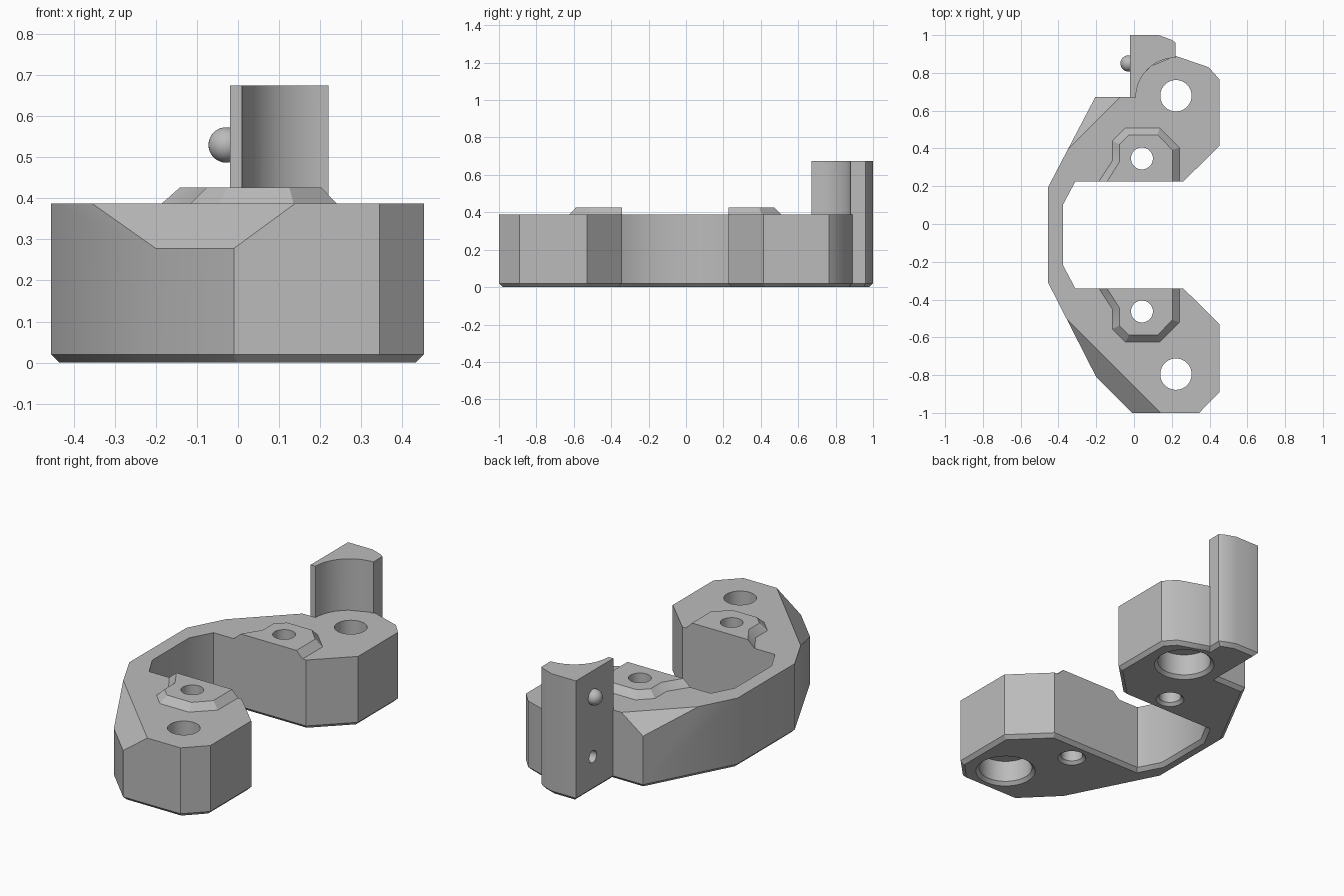
import bpy, bmesh, math
from mathutils import Vector, Matrix

cube = bpy.data.objects.get("Cube")
if cube:
    bpy.data.objects.remove(cube, do_unlink=True)

TOP = 0.388          # height of the main deck
CHAMFER = 0.02       # bottom edge chamfer
AXIS = -0.058        # y of the symmetry line between both arms

grey = bpy.data.materials.new("plain grey")
grey.use_nodes = True
grey.diffuse_color = (0.5, 0.5, 0.5, 1)
grey.node_tree.nodes["Principled BSDF"].inputs["Base Color"].default_value = (0.5, 0.5, 0.5, 1)


def flip(points):
    return [(x, 2 * AXIS - y) for x, y in points]


def make_object(name, bm):
    bmesh.ops.recalc_face_normals(bm, faces=bm.faces)
    mesh = bpy.data.meshes.new(name)
    bm.to_mesh(mesh)
    bm.free()
    mesh.materials.append(grey)
    obj = bpy.data.objects.new(name, mesh)
    bpy.context.collection.objects.link(obj)
    return obj


def loft(loops):
    """Closed solid through a stack of (outline, z) loops."""
    bm = bmesh.new()
    rings = [[bm.verts.new((x, y, z)) for x, y in pts] for pts, z in loops]
    for a, b in zip(rings, rings[1:]):
        for i in range(len(a)):
            j = (i + 1) % len(a)
            bm.faces.new((a[i], a[j], b[j], b[i]))
    bm.faces.new(rings[0][::-1])
    bm.faces.new(rings[-1])
    bmesh.ops.recalc_face_normals(bm, faces=bm.faces)
    return bm


def chamfered_prism(outline, top):
    bm = loft([(outline, CHAMFER), (outline, top)])
    base = min(bm.faces, key=lambda f: f.calc_center_median().z)
    bmesh.ops.inset_region(bm, faces=[base], thickness=CHAMFER, use_even_offset=True)
    for v in base.verts:
        v.co.z = 0
    return bm


def circle(cx, cy, r, n=40):
    return [(cx + r * math.cos(2 * math.pi * i / n),
             cy + r * math.sin(2 * math.pi * i / n)) for i in range(n)]


def combine(target, other, operation):
    other.hide_render = True
    mod = target.modifiers.new(operation.lower(), "BOOLEAN")
    mod.operation = operation
    mod.solver = "EXACT"
    mod.object = other
    bpy.context.view_layer.objects.active = target
    bpy.ops.object.modifier_apply(modifier=mod.name)
    bpy.data.objects.remove(other, do_unlink=True)


# C-shaped body with chamfered base
front_arm = [(-0.455, -0.31), (-0.2, -0.81), (-0.01, -1), (0.345, -1), (0.453, -0.89),
             (0.453, -0.53), (0.262, -0.342), (-0.31, -0.342), (-0.375, -0.22)]
back_inner = flip(front_arm[5:])[::-1]
back_outer = [(0.453, 0.765), (0.395, 0.83), (0.22, 0.89), (0, 0.8), (0, 0.672),
              (-0.205, 0.672), (-0.455, 0.195)]
bm = chamfered_prism(front_arm + back_inner + back_outer, TOP)

# Sloped cuts on the two outer corners
for side in (-1, 1):
    normal = Vector((-0.11, side * 0.11, 0.15)).normalized()
    point = Vector((-0.36, AXIS + side * 0.442, TOP))
    cut = bmesh.ops.bisect_plane(bm, geom=bm.verts[:] + bm.edges[:] + bm.faces[:],
                                 plane_co=point, plane_no=normal, clear_outer=True)
    edges = [e for e in cut["geom_cut"] if isinstance(e, bmesh.types.BMEdge)]
    bmesh.ops.edgeloop_fill(bm, edges=edges)
body = make_object("bracket_body", bm)

# Upright post with a concave inner side
post_back = [(0.22, 0.96), (0.2, 0.975), (0.13, 1), (-0.02, 1)]
foot = post_back + [(-0.02, 0.6), (0.1, 0.67), (0.22, 0.8)]
combine(body, make_object("post_foot", chamfered_prism(foot, 0.36)), "UNION")
arc = [(0.22 - 0.21 * math.cos(a), 0.67 + 0.21 * math.sin(a))
       for a in (math.pi / 2 * i / 14 for i in range(15))]
post = post_back + [(-0.02, 0.67)] + arc
combine(body, make_object("post", loft([(post, 0.3), (post, 0.675)])), "UNION")

# Raised pads with sloped rims, one per arm
pad_base = [(-0.185, -0.342), (-0.115, -0.45), (-0.115, -0.555), (-0.045, -0.625),
            (0.135, -0.625), (0.24, -0.52), (0.24, -0.342)]
pad_top = [(-0.142, -0.342), (-0.077, -0.445), (-0.077, -0.538), (-0.027, -0.588),
           (0.125, -0.588), (0.203, -0.508), (0.203, -0.342)]
for base, top in ((pad_base, pad_top), (flip(pad_base), flip(pad_top))):
    pad = make_object("raised_pad", loft([(base, 0.34), (base, TOP), (top, 0.426)]))
    combine(body, pad, "UNION")

# Counterbored bolt holes and small pin holes, chamfered underneath
bolt = [(0.168, -0.01), (0.14, 0.018), (0.14, 0.14), (0.083, 0.14), (0.083, 0.6)]
pin = [(0.084, -0.01), (0.058, 0.016), (0.058, 0.6)]
for cx, cy, profile in ((0.222, -0.795, bolt), (0.042, -0.463, pin)):
    for y in (cy, 2 * AXIS - cy):
        bore = make_object("bore", loft([(circle(cx, y, r), z) for r, z in profile]))
        combine(body, bore, "DIFFERENCE")

# Round socket low on the side of the post
bm = bmesh.new()
bmesh.ops.create_cone(bm, segments=24, radius1=0.033, radius2=0.033, depth=0.12, cap_ends=True,
                      matrix=Matrix.Translation((-0.02, 0.85, 0.195))
                      @ Matrix.Rotation(math.pi / 2, 4, "Y"))
combine(body, make_object("socket", bm), "DIFFERENCE")

# Ball stud on the side of the post
bm = bmesh.new()
bmesh.ops.create_uvsphere(bm, u_segments=32, v_segments=16, radius=0.043,
                          matrix=Matrix.Translation((-0.029, 0.85, 0.53)))
ball = make_object("ball_stud", bm)

for obj in (body, ball):
    bpy.ops.object.select_all(action="DESELECT")
    obj.select_set(True)
    bpy.context.view_layer.objects.active = obj
    bpy.ops.object.shade_smooth_by_angle(angle=math.radians(30))
